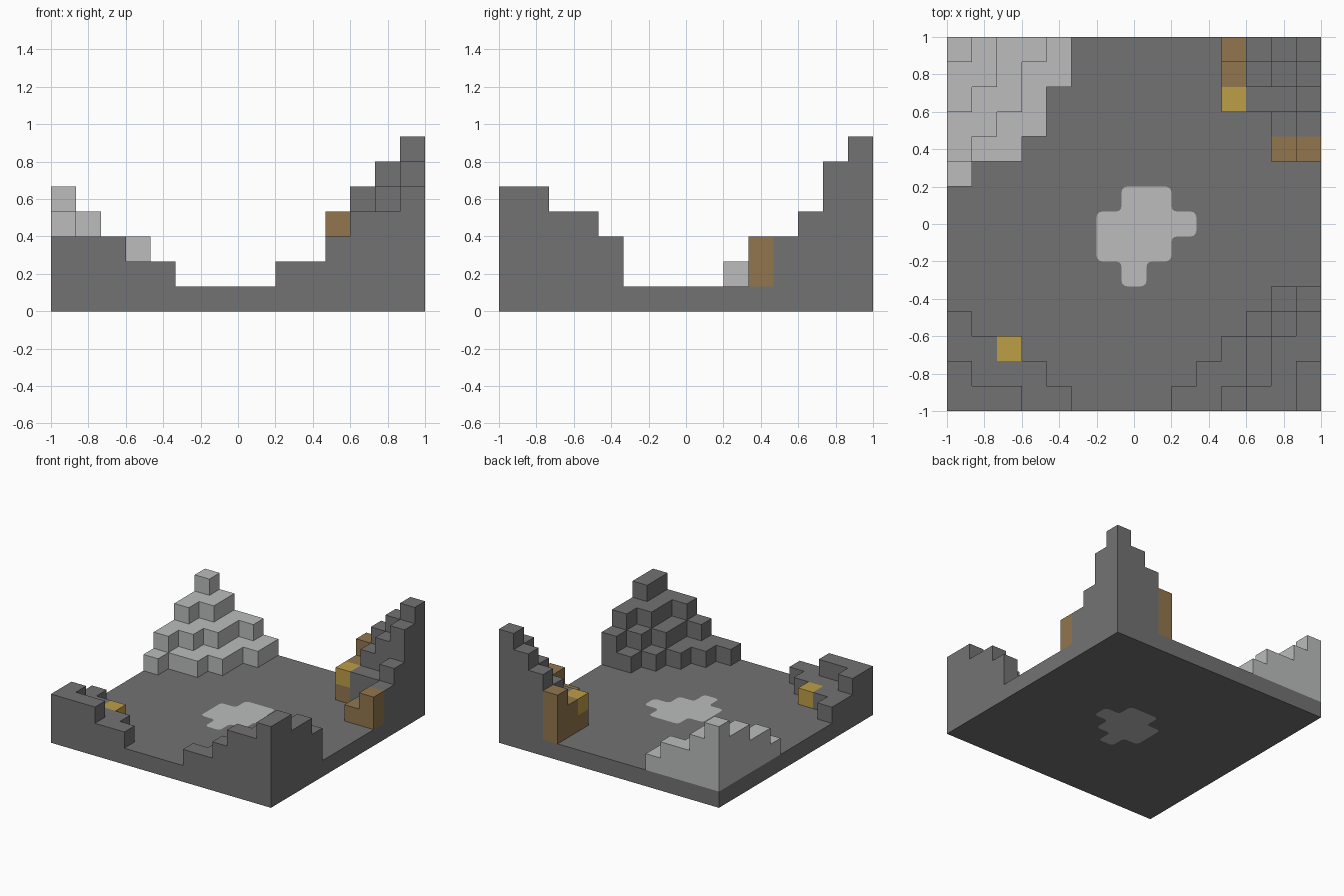
import bpy, bmesh
from mathutils import Vector

cube = bpy.data.objects.get("Cube")
if cube:
    bpy.data.objects.remove(cube, do_unlink=True)

GRID = 15
CELL = 2 / GRID


def material(name, colour):
    mat = bpy.data.materials.new(name)
    mat.use_nodes = True
    mat.diffuse_color = (*colour, 1)
    mat.node_tree.nodes["Principled BSDF"].inputs["Base Color"].default_value = (*colour, 1)
    return mat


dark_stone = material("dark stone grey", (0.171, 0.171, 0.171))
pale_stone = material("pale stone grey", (0.495, 0.505, 0.5))
brown_earth = material("earth brown", (0.287, 0.181, 0.076))
gold_ore = material("ore gold", (0.515, 0.342, 0.061))


def finish(bm, name, mat):
    bmesh.ops.recalc_face_normals(bm, faces=bm.faces)
    mesh = bpy.data.meshes.new(name)
    bm.to_mesh(mesh)
    bm.free()
    mesh.materials.append(mat)
    obj = bpy.data.objects.new(name, mesh)
    bpy.context.collection.objects.link(obj)
    return obj


def blocks(name, cells, mat):
    """Solid skin around a set of unit blocks, flat areas merged."""
    bm = bmesh.new()
    for cell in cells:
        for axis in range(3):
            for side in (-1, 1):
                step = [0, 0, 0]
                step[axis] = side
                if tuple(c + s for c, s in zip(cell, step)) in cells:
                    continue
                centre = Vector(cell) + Vector((0.5, 0.5, 0.5)) + Vector(step) / 2
                u, v = [Vector([0.5 if k == other else 0 for k in range(3)])
                        for other in range(3) if other != axis]
                ring = [centre + u + v, centre - u + v, centre - u - v, centre + u - v]
                bm.faces.new([bm.verts.new((p.x * CELL - 1, p.y * CELL - 1, p.z * CELL))
                              for p in ring])
    bmesh.ops.remove_doubles(bm, verts=bm.verts, dist=0.001)
    bmesh.ops.recalc_face_normals(bm, faces=bm.faces)
    bmesh.ops.dissolve_limit(bm, angle_limit=0.01, verts=bm.verts, edges=bm.edges)
    return finish(bm, name, mat)


def terrace(name, rows, start, direction, mat):
    """Rows of block heights, counted from a start cell inwards."""
    cells = set()
    for r, row in enumerate(rows.split()):
        for c, height in enumerate(row):
            for level in range(1, int(height)):
                cells.add((start[0] + direction[0] * c, start[1] + direction[1] * r, level))
    return blocks(name, cells, mat)


# Stepped corner hills
last = GRID - 1
terrace("front_right_hill", "33322 3222 22 2", (0, 0), (1, 1), dark_stone)
terrace("front_left_hill", "544322 54322 4432 432 32", (last, 0), (-1, 1), dark_stone)
terrace("back_right_hill", "54332 44322 4332 3322 322 2", (0, last), (1, -1), pale_stone)
terrace("back_left_hill", "765 654 433 32", (last, last), (-1, -1), dark_stone)

# Earth banks beside the tallest hill
terrace("back_earth_bank", "4 3 2", (11, last), (1, -1), brown_earth)
terrace("side_earth_bank", "32", (last, 10), (-1, 1), brown_earth)

# Gold ore blocks
blocks("back_ore_block", {(11, 12, 2)}, gold_ore)
blocks("front_ore_block", {(2, 2, 1)}, gold_ore)


# Rounded pale patch set into the floor
def patch(name, bottom, top):
    outline = [(-.5, -2.5), (.5, -2.5), (.5, -1.5), (1.5, -1.5), (1.5, -.5), (2.5, -.5),
               (2.5, .5), (1.5, .5), (1.5, 1.5), (-.5, 1.5), (-.5, .5), (-1.5, .5),
               (-1.5, -1.5), (-.5, -1.5)]
    bm = bmesh.new()
    face = bm.faces.new([bm.verts.new((x * CELL, y * CELL, bottom)) for x, y in outline])
    extruded = bmesh.ops.extrude_face_region(bm, geom=[face], use_keep_orig=True)["geom"]
    bmesh.ops.translate(bm, vec=(0, 0, top - bottom),
                        verts=[g for g in extruded if isinstance(g, bmesh.types.BMVert)])
    upright = [e for e in bm.edges if abs(e.verts[0].co.z - e.verts[1].co.z) > 0.01]
    bmesh.ops.bevel(bm, geom=upright, offset=0.03, offset_type='OFFSET',
                    segments=3, profile=0.5, affect='EDGES')
    return finish(bm, name, pale_stone)


patch("floor_patch", 0, CELL)

# Floor slab with a matching opening for the patch
bm = bmesh.new()
bmesh.ops.create_cube(bm, size=1)
bmesh.ops.scale(bm, vec=(2, 2, CELL), verts=bm.verts)
bmesh.ops.translate(bm, vec=(0, 0, CELL / 2), verts=bm.verts)
floor = finish(bm, "floor_slab", dark_stone)
cutter = patch("patch_cutter", -0.1, CELL + 0.1)
cutter.hide_render = True
cut = floor.modifiers.new("patch opening", 'BOOLEAN')
cut.operation = 'DIFFERENCE'
cut.solver = 'EXACT'
cut.object = cutter
bpy.context.view_layer.objects.active = floor
bpy.ops.object.modifier_apply(modifier=cut.name)
bpy.data.objects.remove(cutter, do_unlink=True)
